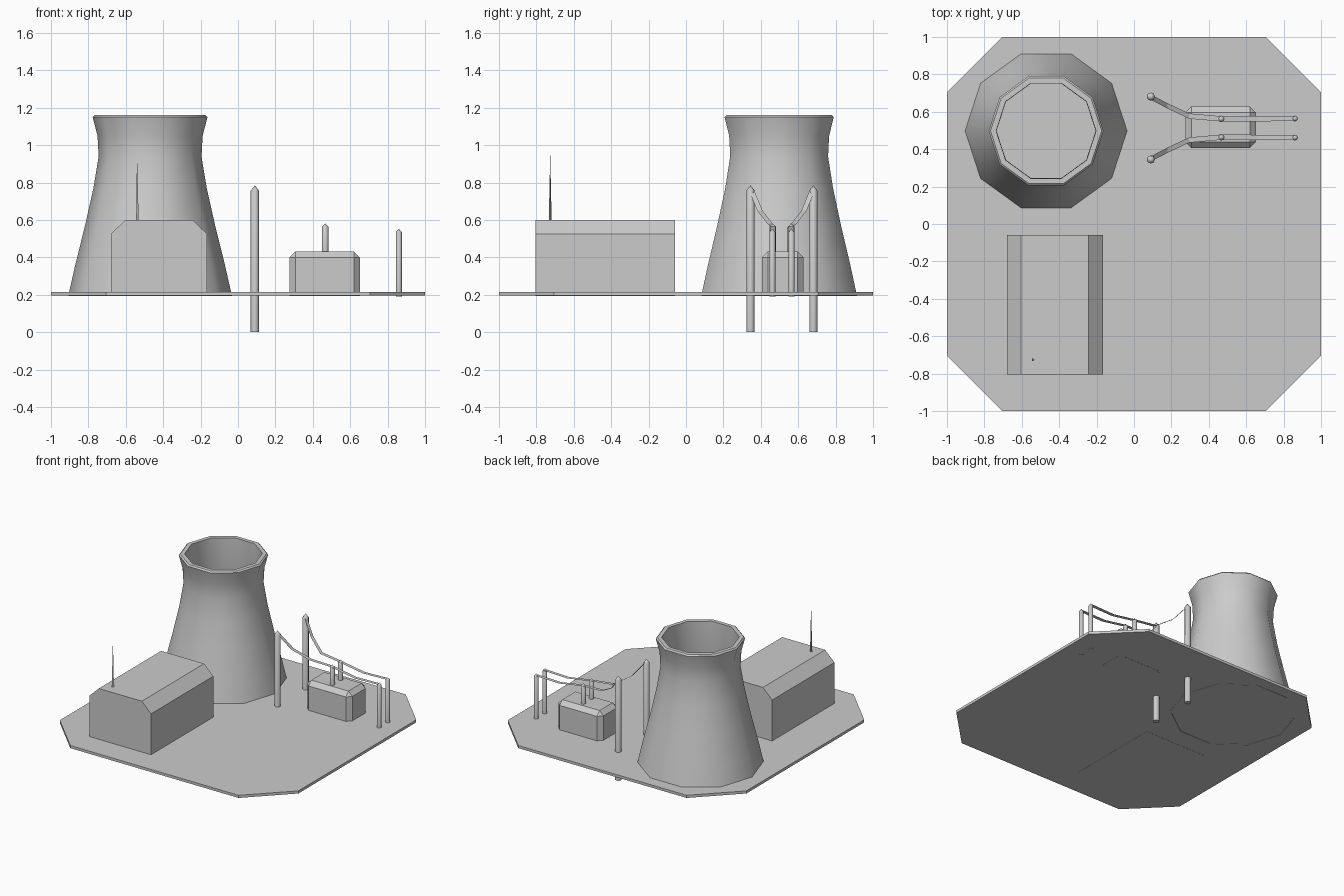
import bpy, bmesh, math

if "Cube" in bpy.data.objects:
    bpy.data.objects.remove(bpy.data.objects["Cube"])


def finish(name, bm, smooth=None, recalc=True):
    if recalc:
        bmesh.ops.recalc_face_normals(bm, faces=bm.faces[:])
    me = bpy.data.meshes.new(name)
    bm.to_mesh(me)
    bm.free()
    ob = bpy.data.objects.new(name, me)
    bpy.context.collection.objects.link(ob)
    if smooth:
        bpy.ops.object.select_all(action='DESELECT')
        ob.select_set(True)
        bpy.context.view_layer.objects.active = ob
        bpy.ops.object.shade_smooth_by_angle(angle=math.radians(smooth))
    return ob


def prism(name, pts, vec):
    """Extrude a closed outline along vec."""
    bm = bmesh.new()
    face = bm.faces.new([bm.verts.new(p) for p in pts])
    res = bmesh.ops.extrude_face_region(bm, geom=[face])
    verts = [g for g in res['geom'] if isinstance(g, bmesh.types.BMVert)]
    bmesh.ops.translate(bm, vec=vec, verts=verts)
    if not any(len(e.link_faces) < 2 for e in bm.edges):
        pass
    else:
        bmesh.ops.holes_fill(bm, edges=bm.edges[:])
    return finish(name, bm)


def lathe(name, profile, sides, x, y, closed=False, smooth=None):
    """Turn an (r, z) profile about a vertical axis; r = 0 makes a tip."""
    bm = bmesh.new()
    rings = []
    for r, z in profile:
        if r == 0:
            rings.append([bm.verts.new((x, y, z))] * sides)
        else:
            rings.append([bm.verts.new((x + r * math.cos(2 * math.pi * i / sides),
                                        y + r * math.sin(2 * math.pi * i / sides), z))
                          for i in range(sides)])
    pairs = list(zip(rings, rings[1:]))
    if closed:
        pairs.append((rings[-1], rings[0]))
    else:
        bm.faces.new(rings[0])
    for a, b in pairs:
        for i in range(sides):
            j = (i + 1) % sides
            loop = [a[i], a[j], b[j], b[i]]
            bm.faces.new(list(dict.fromkeys(loop)))
    return finish(name, bm, smooth)


# Base plate with cut corners
prism("base_plate", [(1, -.705, .195), (1, .705, .195), (.705, 1, .195), (-.705, 1, .195),
                     (-1, .705, .195), (-1, -.705, .195), (-.705, -1, .195), (.705, -1, .195)],
      (0, 0, .02))

# Ten-sided hollow cooling tower
outer = [(.438, .193), (.40, .36), (.348, .57), (.303, .77), (.275, .94), (.281, 1.05),
         (.307, 1.15), (.297, 1.16)]
inner = [(.267, 1.16), (.265, .94), (.29, .77), (.336, .57), (.388, .36), (.425, .193)]
lathe("cooling_tower", outer + inner, 10, -.47, .498, closed=True, smooth=40)

# Main hall with chamfered roof, and its aerial
prism("main_hall", [(x, -.805, z) for x, z in
                    [(-.68, .194), (-.165, .194), (-.165, .525), (-.242, .6), (-.603, .6), (-.68, .525)]],
      (0, .745, 0))
lathe("hall_aerial", [(.009, .595), (0, .955)], 3, -.54, -.726)

# Transformer house: box with chamfered corners and roof edge
bm = bmesh.new()
bmesh.ops.create_cube(bm, size=1)
for v in bm.verts:
    v.co = (.463 + v.co.x * .376, .517 + v.co.y * .222, .313 + v.co.z * .238)
edges = [e for e in bm.edges if max(v.co.z for v in e.verts) > .4]
bmesh.ops.bevel(bm, geom=edges, offset=.032, segments=1, affect='EDGES', profile=.5)
finish("transformer_house", bm)

# Two mirrored lines of poles and sagging cable ribbons
MID = .513
for side, label in ((-1, "front"), (1, "back")):
    for name, x, dy, r, z0, z1, tip in (
            ("tall_pole", .09, .168, .022, 0, .757, .785),
            ("roof_pole", .466, .049, .018, .42, .563, .582),
            ("end_pole", .86, .051, .016, .19, .535, .553)):
        lathe(f"{name}_{label}", [(r, z0), (r, z1), (0, tip)], 8, x, MID + side * dy, smooth=50)
    bm = bmesh.new()
    rows = []
    for x, dy, z in ((.09, .165, .765), (.18, .118, .65), (.295, .064, .58),
                     (.466, .049, .567), (.66, .05, .535), (.86, .051, .54)):
        y = MID + side * dy
        rows.append([bm.verts.new((x, y + w, z)) for w in (-.014, .014)])
    for a, b in zip(rows, rows[1:]):
        bm.faces.new((a[0], b[0], b[1], a[1]))
    finish(f"cable_{label}", bm, recalc=False)
